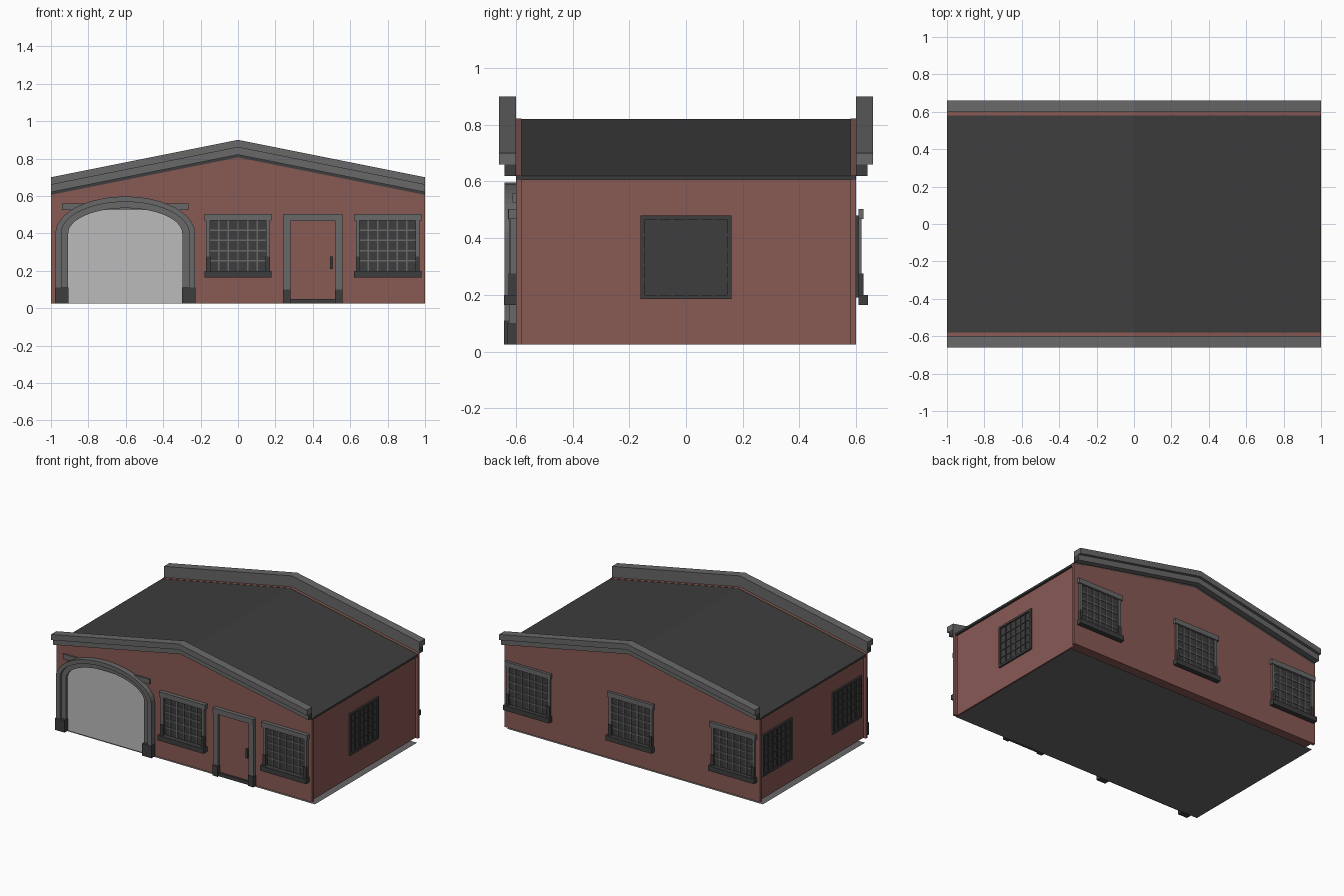
import bpy, bmesh, math

if "Cube" in bpy.data.objects:
    bpy.data.objects.remove(bpy.data.objects["Cube"])


def material(name, rgb):
    m = bpy.data.materials.new(name)
    m.diffuse_color = (*rgb, 1)
    m.use_nodes = True
    m.node_tree.nodes["Principled BSDF"].inputs["Base Color"].default_value = m.diffuse_color
    return m


BRICK = material("brick red", (0.25, 0.10, 0.088))
TRIM = material("stone grey", (0.14, 0.14, 0.142))
DARK = material("slate dark", (0.048, 0.048, 0.048))
PALE = material("shutter pale grey", (0.50, 0.50, 0.50))


def finish(name, bm, *mats):
    bmesh.ops.recalc_face_normals(bm, faces=bm.faces)
    me = bpy.data.meshes.new(name)
    bm.to_mesh(me)
    bm.free()
    for m in mats:
        me.materials.append(m)
    ob = bpy.data.objects.new(name, me)
    bpy.context.collection.objects.link(ob)
    return ob


def add_prism(bm, pts, y0, y1):
    """Extrude an xz outline from y0 to y1."""
    a = [bm.verts.new((x, y0, z)) for x, z in pts]
    b = [bm.verts.new((x, y1, z)) for x, z in pts]
    bm.faces.new(a)
    bm.faces.new(b[::-1])
    for i in range(len(pts)):
        j = (i + 1) % len(pts)
        bm.faces.new((a[i], a[j], b[j], b[i]))


def prism(name, pts, y0, y1, *mats):
    bm = bmesh.new()
    add_prism(bm, pts, y0, y1)
    return finish(name, bm, *mats)


def boxes(name, mat, *specs):
    """One object made of boxes (x0, x1, y0, y1, z0, z1)."""
    bm = bmesh.new()
    for x0, x1, y0, y1, z0, z1 in specs:
        add_prism(bm, [(x0, z0), (x1, z0), (x1, z1), (x0, z1)], y0, y1)
    return finish(name, bm, mat)


def gable(w, z0, eave, apex):
    return [(-w, z0), (w, z0), (w, eave), (0, apex), (-w, eave)]


def chevron(lo, hi):
    return [(-1, lo), (0, lo + 0.2), (1, lo), (1, hi), (0, hi + 0.2), (-1, hi)]


BASE = 0.025

# Floor sheet just below the walls
bm = bmesh.new()
bm.faces.new([bm.verts.new(p) for p in
              [(-1, -0.57, 0), (1, -0.57, 0), (1, 0.57, 0), (-1, 0.57, 0)]])
finish("floor", bm, TRIM)

# Walls: slightly inset sides, full width gable ends
prism("side_walls", gable(0.98, BASE, 0.61, 0.81), -0.585, 0.585, BRICK)
prism("roof", chevron(0.606, 0.62), -0.6, 0.6, DARK)
for side, s in (("front", -1), ("back", 1)):
    prism(side + "_gable_wall", gable(1, BASE, 0.622, 0.822), s * 0.58, s * 0.6, BRICK)
    # Two-step parapet with dark ends on the lower step
    prism(side + "_parapet_cap", chevron(0.66, 0.70), s * 0.6, s * 0.66, TRIM)
    low = prism(side + "_parapet_lower", chevron(0.62, 0.66), s * 0.6, s * 0.64, TRIM, DARK)
    for f in low.data.polygons:
        if abs(f.normal.x) > 0.9:
            f.material_index = 1


def end_window(name, cx, s, gap):
    """Barred window on a gable wall; s is the wall direction in y."""
    def b(x0, x1, d0, d1, z0, z1):
        return (cx + x0, cx + x1, s * (0.6 + d0), s * (0.6 + d1), z0, z1)
    boxes(name + "_glass", DARK, b(-0.16, 0.16, 0, 0.004 + gap, 0.19, 0.48))
    bars = [b(x - 0.004, x + 0.004, gap, 0.010 + gap, 0.2, 0.47)
            for x in [-0.155 + 0.31 * i / 6 for i in range(1, 6)]]
    bars += [b(-0.155, 0.155, gap, 0.009 + gap, z - 0.004, z + 0.004)
             for z in [0.2 + 0.27 * i / 5 for i in range(1, 5)]]
    boxes(name + "_bars", TRIM, *bars)
    boxes(name + "_frame", TRIM,
          b(-0.18, 0.18, gap, 0.027, 0.468, 0.503),
          b(-0.17, -0.15, gap, 0.02, 0.275, 0.468),
          b(0.15, 0.17, gap, 0.02, 0.275, 0.468))
    boxes(name + "_sill", DARK,
          b(-0.18, 0.18, gap, 0.042, 0.165, 0.2),
          b(-0.17, -0.148, gap, 0.026, 0.2, 0.275),
          b(0.148, 0.17, gap, 0.026, 0.2, 0.275))


for i, cx in enumerate((0, 0.8)):
    end_window("front_window_%d" % (i + 1), cx, -1, 0)
for i, cx in enumerate((-0.8, 0, 0.8)):
    end_window("back_window_%d" % (i + 1), cx, 1, 0.008)


def side_window(name, cy, s):
    """Flush dark window on a side wall; s is the wall direction in x."""
    def b(y0, y1, z0, z1, d):
        return (s * 0.975, s * (0.98 + d), cy + y0, cy + y1, z0, z1)
    boxes(name + "_glass", DARK, b(-0.155, 0.155, 0.19, 0.475, 0.003))
    parts = [b(-0.16, -0.145, 0.185, 0.48, 0.012), b(0.145, 0.16, 0.185, 0.48, 0.012),
             b(-0.145, 0.145, 0.185, 0.2, 0.012), b(-0.145, 0.145, 0.465, 0.48, 0.012)]
    parts += [b(y - 0.004, y + 0.004, 0.2, 0.465, 0.008)
              for y in [-0.145 + 0.29 * i / 6 for i in range(1, 6)]]
    parts += [b(-0.145, 0.145, z - 0.004, z + 0.004, 0.007)
              for z in [0.2 + 0.265 * i / 5 for i in range(1, 5)]]
    boxes(name + "_bars", DARK, *parts)


side_window("right_window", 0, 1)
side_window("left_window_1", 0.39, -1)
side_window("left_window_2", -0.39, -1)

# Garage opening: pale shutter, header, arch and jambs
GX = -0.603
prism("garage_shutter", [(GX - 0.305, BASE), (GX + 0.305, BASE), (GX + 0.305, 0.49),
                         (GX + 0.26, 0.53), (GX - 0.26, 0.53), (GX - 0.305, 0.49)],
      -0.6, -0.606, PALE)
boxes("garage_header", TRIM, (GX - 0.338, GX + 0.338, -0.612, -0.6, 0.525, 0.56))


def arch_line(half, top):
    pts = [(GX + half, 0.11)]
    for i in range(25):
        t = math.pi * i / 24
        pts.append((GX + half * math.cos(t), 0.40 + (top - 0.40) * math.sin(t)))
    return pts + [(GX - half, 0.11)]


def arch(name, outer, inner, depth):
    bm = bmesh.new()
    rows = []
    for (ox, oz), (ix, iz) in zip(arch_line(*outer), arch_line(*inner)):
        rows.append([bm.verts.new(p) for p in
                     [(ox, -0.6, oz), (ox, -depth, oz), (ix, -depth, iz), (ix, -0.6, iz)]])
    for r, q in zip(rows, rows[1:]):
        for k in range(4):
            bm.faces.new((r[k], r[(k + 1) % 4], q[(k + 1) % 4], q[k]))
    bm.faces.new(rows[0])
    bm.faces.new(rows[-1])
    finish(name, bm, TRIM)


arch("garage_arch_outer", (0.373, 0.597), (0.342, 0.568), 0.64)
arch("garage_arch_inner", (0.342, 0.568), (0.305, 0.535), 0.622)
boxes("garage_jamb_feet", DARK,
      *[(GX + s * 0.303, GX + s * 0.376, -0.643, -0.6, BASE, 0.11) for s in (-1, 1)])

# Entrance door
DX = 0.4
boxes("door_leaf", BRICK, (DX - 0.12, DX + 0.12, -0.606, -0.6, BASE, 0.465))
boxes("door_frame", TRIM,
      (DX - 0.158, DX - 0.12, -0.625, -0.6, 0.1, 0.465),
      (DX + 0.12, DX + 0.158, -0.625, -0.6, 0.1, 0.465),
      (DX - 0.158, DX + 0.158, -0.628, -0.6, 0.465, 0.503))
boxes("door_frame_feet", DARK,
      *[(DX + s * 0.118, DX + s * 0.16, -0.63, -0.6, BASE, 0.1) for s in (-1, 1)])
boxes("door_step", DARK, (DX - 0.118, DX + 0.118, -0.618, -0.6, BASE, 0.05))
boxes("door_handle", DARK, (0.493, 0.508, -0.618, -0.606, 0.21, 0.275))
